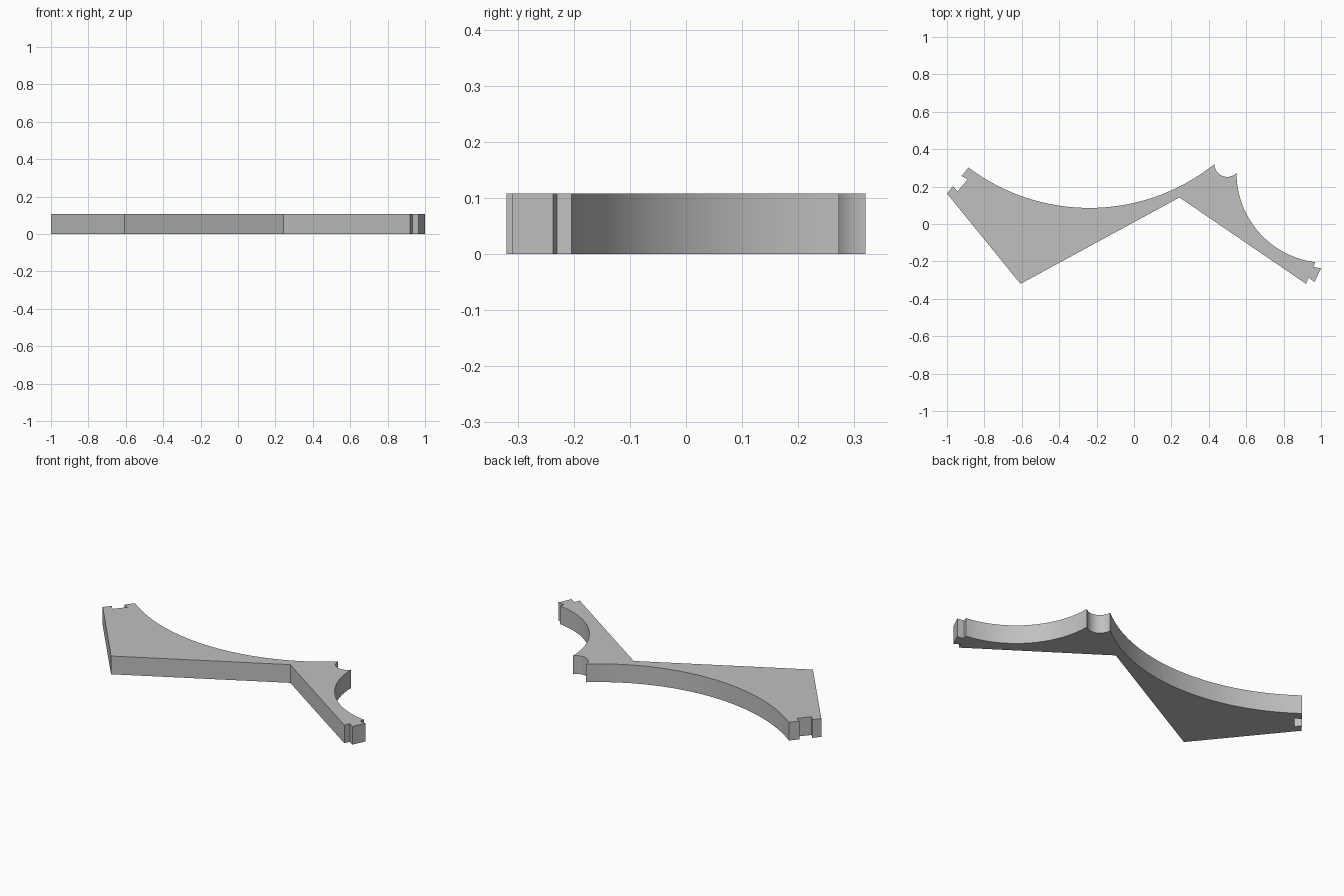
import bpy, bmesh, math
from mathutils import Vector

cube = bpy.data.objects.get("Cube")
if cube:
    bpy.data.objects.remove(cube, do_unlink=True)

HEIGHT = 0.108


def arc(a, m, b, steps):
    """Points on the circle through a, m and b, from a to just before b."""
    a, m, b = Vector(a), Vector(m), Vector(b)
    d = 2 * (a.x * (m.y - b.y) + m.x * (b.y - a.y) + b.x * (a.y - m.y))
    cx = (a.dot(a) * (m.y - b.y) + m.dot(m) * (b.y - a.y) + b.dot(b) * (a.y - m.y)) / d
    cy = (a.dot(a) * (b.x - m.x) + m.dot(m) * (a.x - b.x) + b.dot(b) * (m.x - a.x)) / d
    c = Vector((cx, cy))
    r = (a - c).length
    start = math.atan2(a.y - cy, a.x - cx)
    end = math.atan2(b.y - cy, b.x - cx)
    sweep = (end - start) % math.tau  # counter-clockwise
    return [(cx + r * math.cos(start + sweep * i / steps),
             cy + r * math.sin(start + sweep * i / steps)) for i in range(steps)]


# Corners where the concave edges meet
left_tip, peak = (-0.885, 0.302), (0.43, 0.32)
shoulder, right_tip = (0.548, 0.273), (0.968, -0.204)

# Outline: notched left end, three concave arcs, tabbed right end, straight underside
outline = [(-1.0, 0.163), (-0.968, 0.203), (-0.944, 0.174), (-0.89, 0.238), (-0.922, 0.257)]
outline += arc(left_tip, (-0.238, 0.086), peak, 56)
outline += arc(peak, (0.468, 0.259), shoulder, 20)
outline += arc(shoulder, (0.689, -0.067), right_tip, 40)
outline += [right_tip, (0.96, -0.23), (1.0, -0.237), (0.965, -0.31), (0.933, -0.287),
            (0.92, -0.32), (0.243, 0.142), (-0.607, -0.32)]

# Extrude the outline into a flat plate
bm = bmesh.new()
base = bm.faces.new([bm.verts.new((x, y, 0)) for x, y in outline])
top = bmesh.ops.extrude_face_region(bm, geom=[base], use_keep_orig=True)
bmesh.ops.translate(bm, vec=(0, 0, HEIGHT),
                    verts=[g for g in top["geom"] if isinstance(g, bmesh.types.BMVert)])
bmesh.ops.recalc_face_normals(bm, faces=bm.faces)
mesh = bpy.data.meshes.new("curved_bracket_plate")
bm.to_mesh(mesh)
bm.free()
plate = bpy.data.objects.new("curved_bracket_plate", mesh)
bpy.context.collection.objects.link(plate)

# Plain grey material
grey = bpy.data.materials.new("light_grey")
grey.use_nodes = True
colour = (0.53, 0.53, 0.53, 1)
grey.diffuse_color = colour
grey.node_tree.nodes["Principled BSDF"].inputs["Base Color"].default_value = colour
mesh.materials.append(grey)

# Smooth curved walls, crisp corners
bpy.ops.object.select_all(action="DESELECT")
plate.select_set(True)
bpy.context.view_layer.objects.active = plate
bpy.ops.object.shade_smooth_by_angle(angle=math.radians(25))
